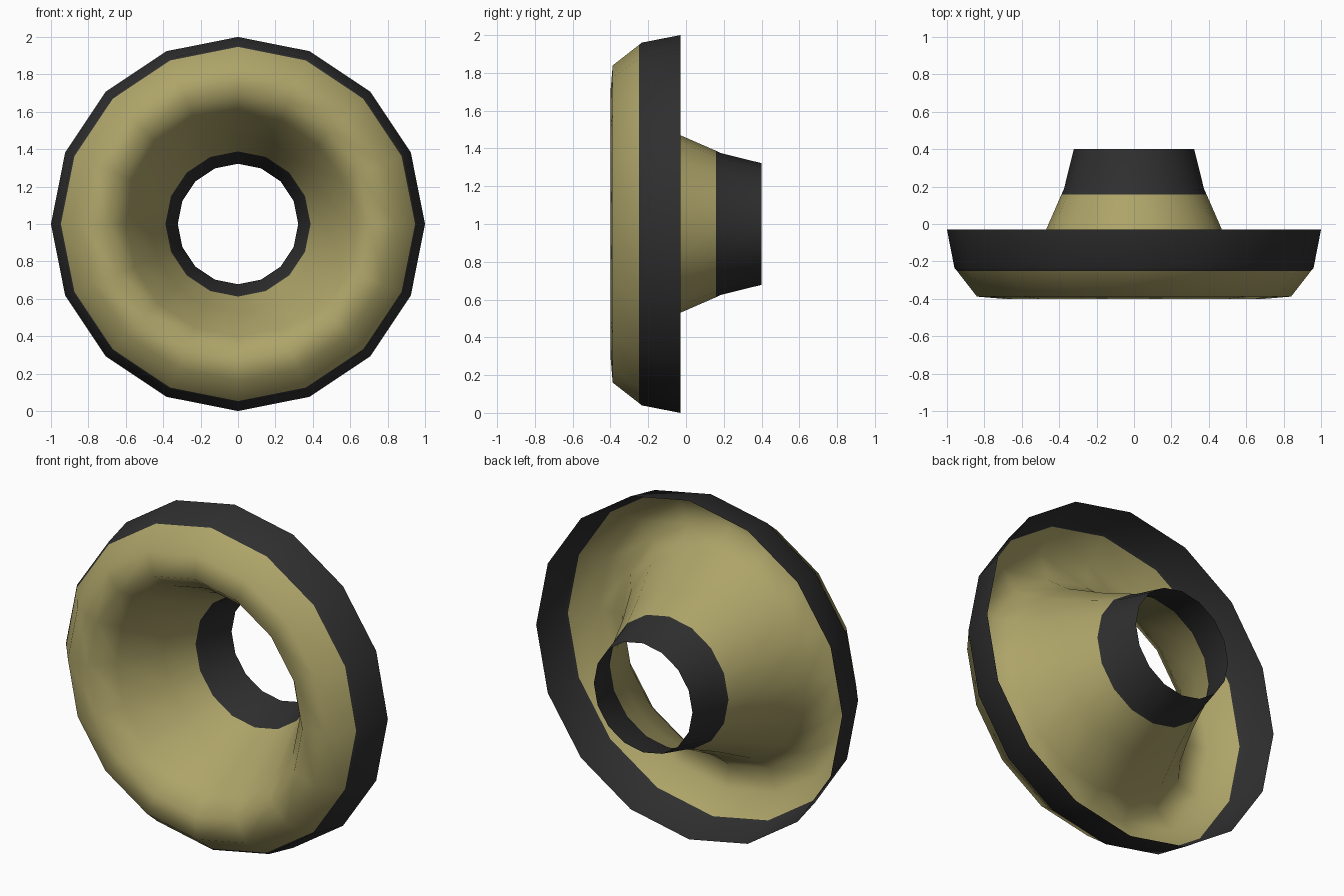
import bpy, bmesh
from math import cos, sin, tau

cube = bpy.data.objects.get("Cube")
if cube:
    bpy.data.objects.remove(cube, do_unlink=True)


def material(name, color):
    mat = bpy.data.materials.new(name)
    mat.use_nodes = True
    mat.diffuse_color = color
    mat.node_tree.nodes["Principled BSDF"].inputs["Base Color"].default_value = color
    return mat


SIDES = 16
RIM_SEAM, NECK_SEAM = -0.25, 0.158

# Profile as (radius, y): back of rim, round the front lip, through the funnel to the neck
profile = [
    (1.0, -0.03), (0.96, -0.235), (0.947, RIM_SEAM), (0.84, -0.388),
    (0.70, -0.40), (0.60, -0.28), (0.47, -0.03),
    (0.388, NECK_SEAM), (0.375, 0.185), (0.322, 0.40),
]

# Thin open shell turned around the y axis
bm = bmesh.new()
rings = [[bm.verts.new((r * cos(tau * i / SIDES), y, 1 + r * sin(tau * i / SIDES)))
          for i in range(SIDES)] for r, y in profile]
for k, (a, b) in enumerate(zip(rings, rings[1:])):
    # Dark outer rim band and dark neck, tan between the seams
    is_rim = k < 2
    is_neck = profile[k][1] >= NECK_SEAM
    for i in range(SIDES):
        j = (i + 1) % SIDES
        face = bm.faces.new((a[i], a[j], b[j], b[i]))
        face.smooth = True
        face.material_index = 1 if is_rim or is_neck else 0

# Make the rim face outward
bm.normal_update()
bm.faces.ensure_lookup_table()
first = bm.faces[0]
if first.normal.x * first.calc_center_median().x < 0:
    bmesh.ops.reverse_faces(bm, faces=bm.faces[:])

mesh = bpy.data.meshes.new("flared_funnel")
bm.to_mesh(mesh)
bm.free()
mesh.materials.append(material("tan", (0.42, 0.37, 0.14, 1)))
mesh.materials.append(material("charcoal", (0.028, 0.028, 0.028, 1)))
funnel = bpy.data.objects.new("flared_funnel", mesh)
bpy.context.collection.objects.link(funnel)
